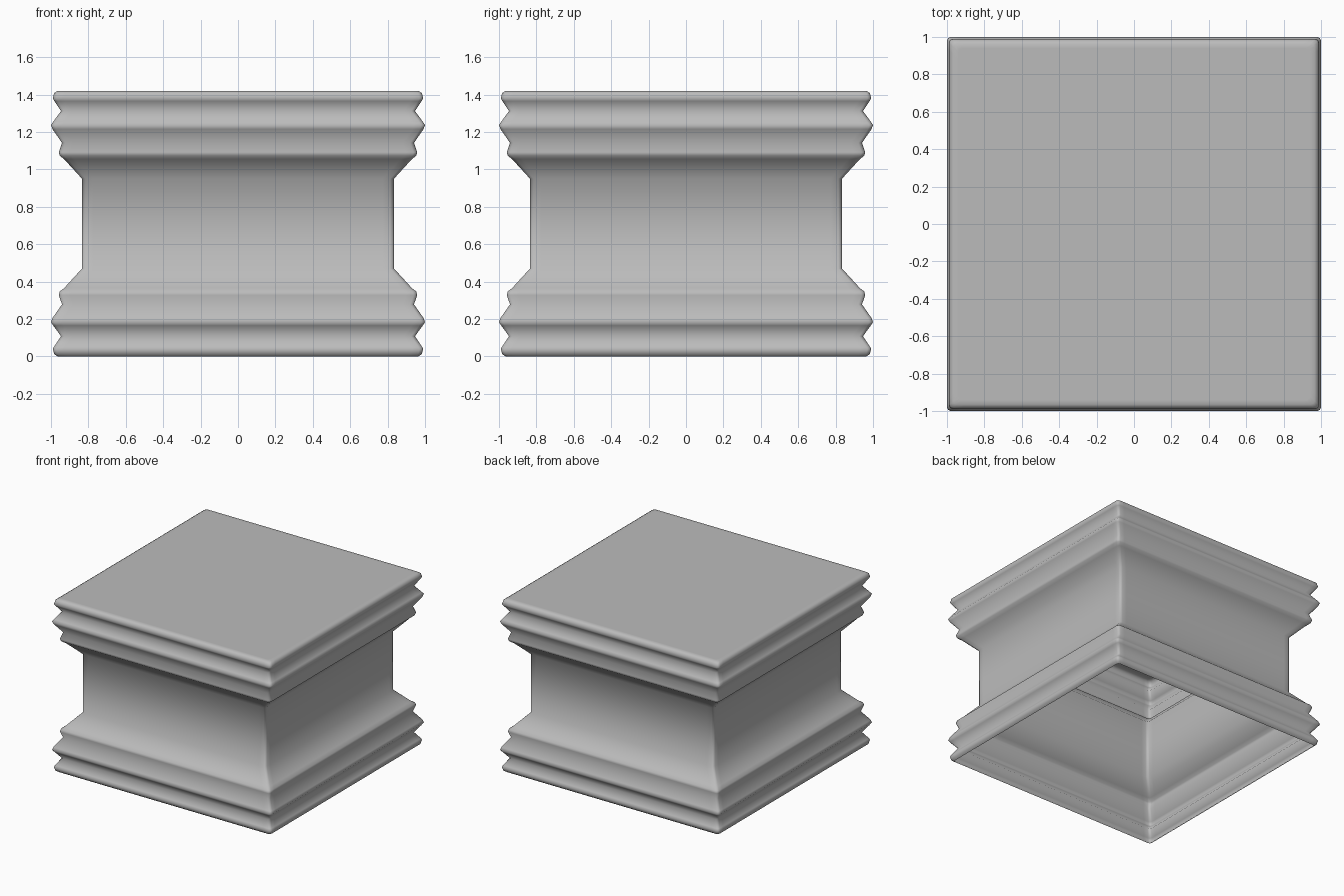
import bpy
import bmesh

if "Cube" in bpy.data.objects:
    bpy.data.objects.remove(bpy.data.objects["Cube"], do_unlink=True)

HEIGHT = 1.42

# Moulding section for the lower half: (half width, height)
lower = [(0.965, 0.0), (0.983, 0.012), (0.99, 0.04), (0.982, 0.055),
         (0.946, 0.108), (0.988, 0.165), (1.0, 0.183), (0.992, 0.205),
         (0.941, 0.278), (0.958, 0.328), (0.953, 0.347), (0.93, 0.365),
         (0.834, 0.47)]
profile = lower + [(w, HEIGHT - z) for w, z in reversed(lower)]
profile.append((0.94, HEIGHT))  # inset ring that keeps the top flat

# Plan of one softened corner, as insets from the square's two sides
corner = [(0.06, 0.0), (0.02, 0.0), (0.006, 0.006), (0.0, 0.02), (0.0, 0.06)]


def ring(bm, w, z):
    verts = []
    for turn in range(4):
        for a, b in corner:
            x, y = w - a, b - w
            for _ in range(turn):
                x, y = -y, x
            verts.append(bm.verts.new((x, y, z)))
    return verts


# Grey stone
stone = bpy.data.materials.new("grey stone")
stone.use_nodes = True
colour = (0.5, 0.5, 0.5, 1.0)
stone.diffuse_color = colour
stone.node_tree.nodes["Principled BSDF"].inputs["Base Color"].default_value = colour

# Hollow moulded shell, closed on top and open underneath
bm = bmesh.new()
rings = [ring(bm, w, z) for w, z in profile]
for low, high in zip(rings, rings[1:]):
    n = len(low)
    for i in range(n):
        j = (i + 1) % n
        bm.faces.new((low[i], low[j], high[j], high[i]))
bm.faces.new(rings[-1])
for face in bm.faces:
    face.smooth = True

mesh = bpy.data.meshes.new("moulded_pedestal")
bm.to_mesh(mesh)
bm.free()
mesh.materials.append(stone)
pedestal = bpy.data.objects.new("moulded_pedestal", mesh)
bpy.context.collection.objects.link(pedestal)
